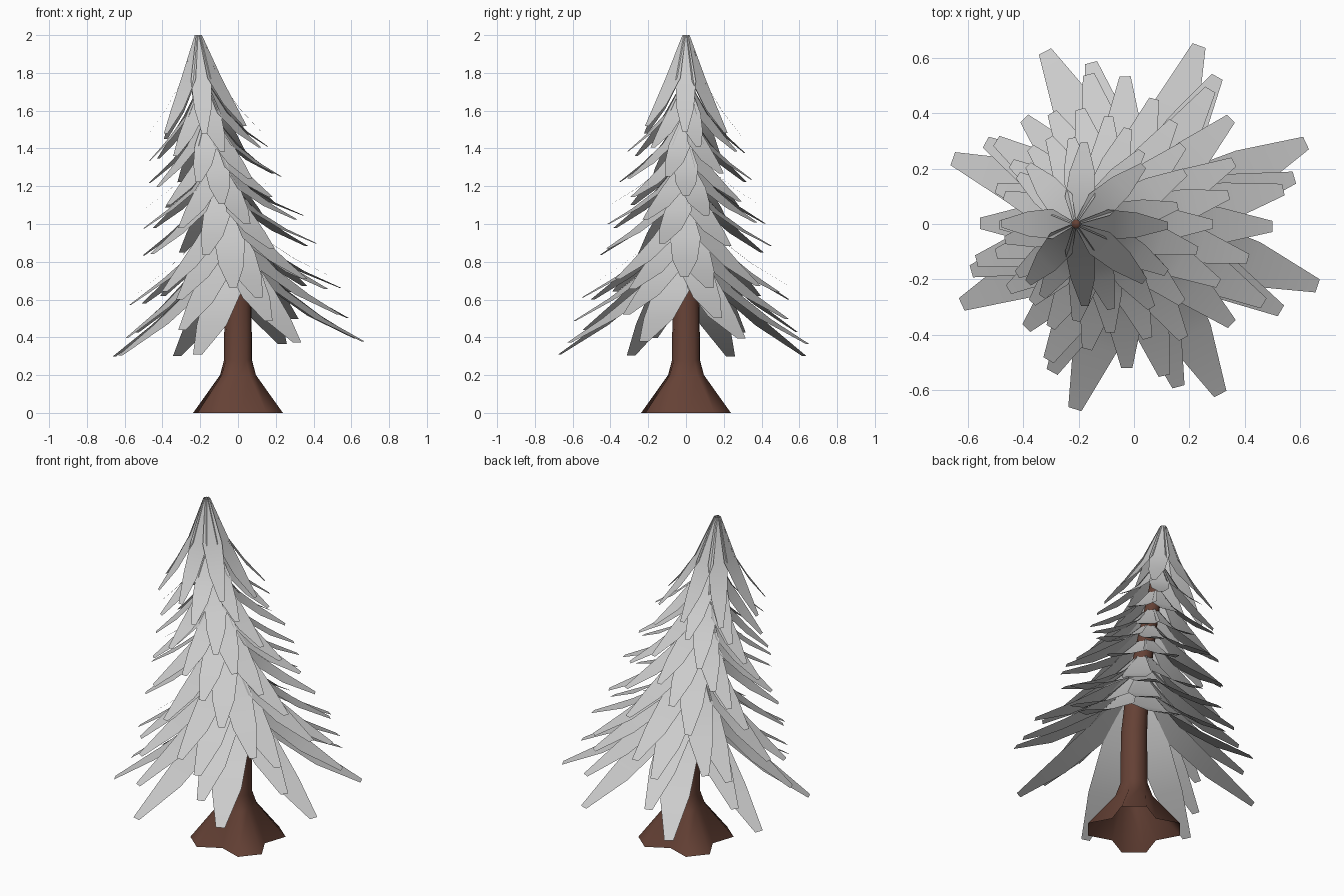
import bpy, bmesh, random
from math import sin, cos, radians

if "Cube" in bpy.data.objects:
    bpy.data.objects.remove(bpy.data.objects["Cube"])

random.seed(4)

# Leaning trunk line: height -> x offset
LINE = [(0, 0), (0.75, 0), (1.05, -0.05), (1.3, -0.10), (1.6, -0.16), (2.0, -0.21)]

def lean(z):
    for (z0, x0), (z1, x1) in zip(LINE, LINE[1:]):
        if z <= z1:
            return x0 + (x1 - x0) * (z - z0) / (z1 - z0)
    return LINE[-1][1]

def finish(name, bm):
    mesh = bpy.data.meshes.new(name)
    bm.to_mesh(mesh)
    bm.free()
    for p in mesh.polygons:
        p.use_smooth = True
    obj = bpy.data.objects.new(name, mesh)
    bpy.context.collection.objects.link(obj)
    return obj

# Trunk: four root lobes at the ground blending into a round stem
# (height, lobe radius, valley radius)
RINGS = [(0, 0.262, 0.17), (0.2, 0.105, 0.09), (0.28, 0.078, 0.074), (0.6, 0.074, 0.072),
         (0.9, 0.063, 0.063), (1.2, 0.052, 0.052), (1.5, 0.04, 0.04),
         (1.75, 0.03, 0.03), (1.98, 0.018, 0.018)]
bm = bmesh.new()
rings = []
for z, lobe, valley in RINGS:
    ring = []
    for k in range(4):
        for da, r in ((-15, lobe), (15, lobe), (45, valley)):
            a = radians(-40 + 90 * k + da)
            ring.append(bm.verts.new((lean(z) + r * cos(a), r * sin(a), z)))
    rings.append(ring)
for lo, hi in zip(rings, rings[1:]):
    for i in range(12):
        j = (i + 1) % 12
        bm.faces.new((lo[i], lo[j], hi[j], hi[i]))
bm.faces.new(rings[-1])
trunk = finish("trunk", bm)
bark = bpy.data.materials.new("bark")
bark.diffuse_color = (0.13, 0.053, 0.036, 1)
bark.use_nodes = True
bark.node_tree.nodes["Principled BSDF"].inputs["Base Color"].default_value = bark.diffuse_color
trunk.data.materials.append(bark)

# Foliage: ten whorls of eight drooping blades
# (root height, tip height, tip radius, first angle)
TIERS = [(0.92, 0.34, 0.70, 26), (0.99, 0.46, 0.615, 15), (1.06, 0.61, 0.57, 14),
         (1.13, 0.66, 0.53, 0), (1.24, 0.86, 0.475, 30), (1.34, 1.00, 0.435, 15),
         (1.45, 1.11, 0.39, 0), (1.58, 1.23, 0.36, 30), (1.75, 1.37, 0.32, 12),
         (2.00, 1.48, 0.30, 0)]
# Blade outline: (reach fraction, drop fraction, half width)
BLADE = [(0.05, 0, 0.022), (0.33, 0.46, 0.10), (0.65, 0.75, 0.083), (1, 1, 0.025)]

for n, (root, tip, reach, start) in enumerate(TIERS):
    bm = bmesh.new()
    size = 0.2 + 0.8 * reach / 0.7
    for k in range(8):
        a = radians(start + 45 * k + random.uniform(-1.5, 1.5))
        rr = reach * random.uniform(0.98, 1.01)
        drop = (root - tip) * random.uniform(0.96, 1.04)
        rows = []
        for f, d, w in BLADE:
            r, h = rr * f, w * size
            x, y = r * cos(a), r * sin(a)
            z = root - drop * d
            cx = lean(root - 0.5 * drop * d)      # whorl follows the lean
            z += 0.08 * x * d                     # and tilts with it
            rows.append([bm.verts.new((cx + x - s * h * sin(a), y + s * h * cos(a), z))
                         for s in (-1, 1)])
        for p, q in zip(rows, rows[1:]):
            bm.faces.new((p[0], q[0], q[1], p[1]))
    finish(f"branch_tier_{n + 1}", bm)
